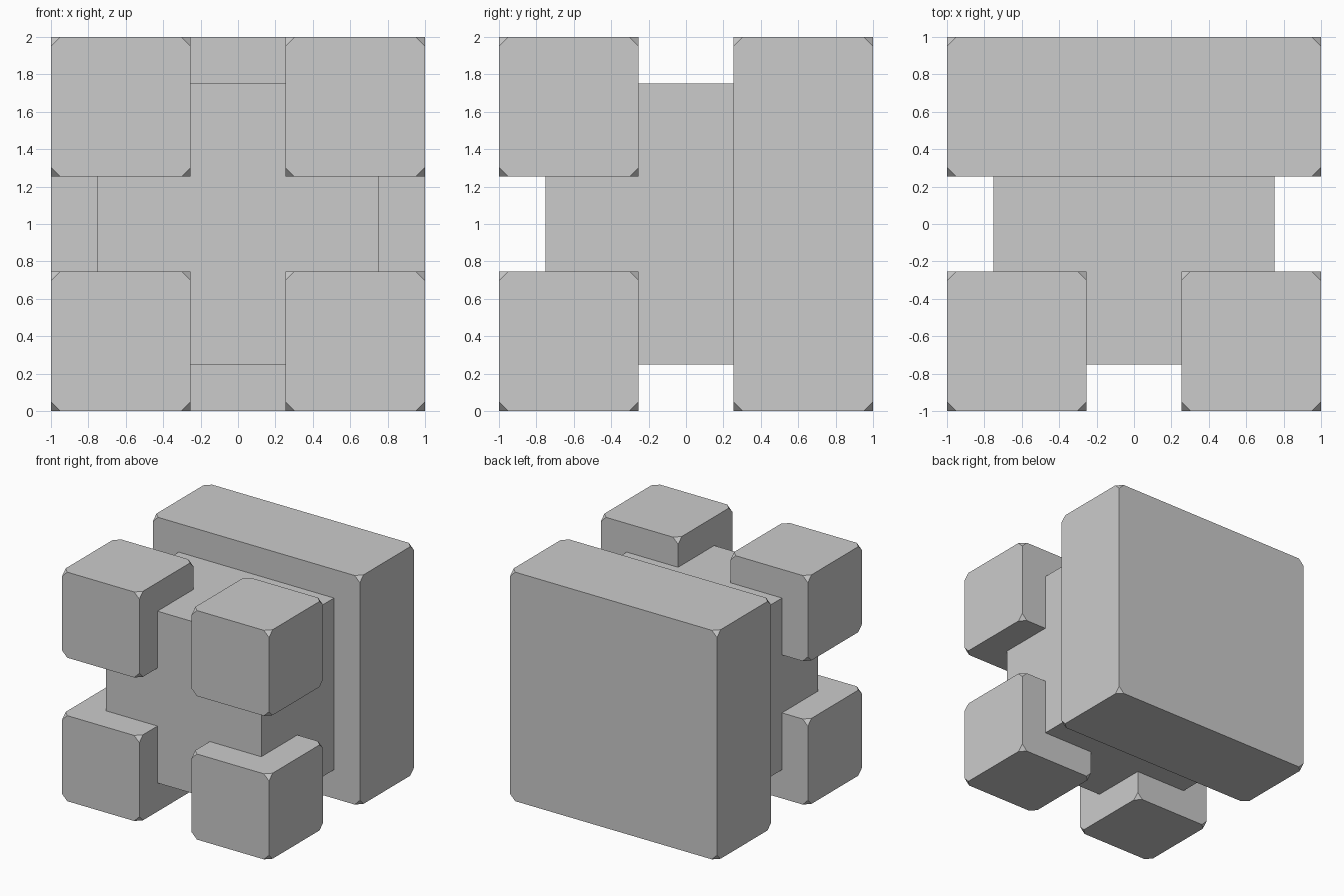
import bpy
import bmesh

if "Cube" in bpy.data.objects:
    bpy.data.objects.remove(bpy.data.objects["Cube"])

CHAMFER = 0.05   # clipped-corner size
GAP = 0.253      # half width of the groove between blocks
CORE = 0.75      # half size of the inner core


def block(name, lo, hi, clip=0.0):
    """Box between two corners, optionally with its eight corners clipped."""
    bm = bmesh.new()
    bmesh.ops.create_cube(bm, size=1)
    for v in bm.verts:
        v.co = [lo[i] if v.co[i] < 0 else hi[i] for i in range(3)]
    if clip:
        bmesh.ops.bevel(bm, geom=bm.verts[:], offset=clip, offset_type='OFFSET',
                        segments=1, affect='VERTICES', profile=0.5)
    bmesh.ops.recalc_face_normals(bm, faces=bm.faces)
    mesh = bpy.data.meshes.new(name)
    bm.to_mesh(mesh)
    bm.free()
    obj = bpy.data.objects.new(name, mesh)
    bpy.context.collection.objects.link(obj)
    return obj


# Inner core, seen in the grooves
block("core", (-CORE, -CORE, 1 - CORE), (CORE, CORE, 1 + CORE))

# Solid back slab
block("back_slab", (-1, GAP, 0), (1, 1, 2), CHAMFER)

# Four front corner cubes
spans = {"left": (-1, -GAP), "right": (GAP, 1)}
levels = {"lower": (0, 1 - GAP), "upper": (1 + GAP, 2)}
for side, (x0, x1) in spans.items():
    for level, (z0, z1) in levels.items():
        block(f"{level}_{side}_cube", (x0, -1, z0), (x1, -GAP, z1), CHAMFER)
